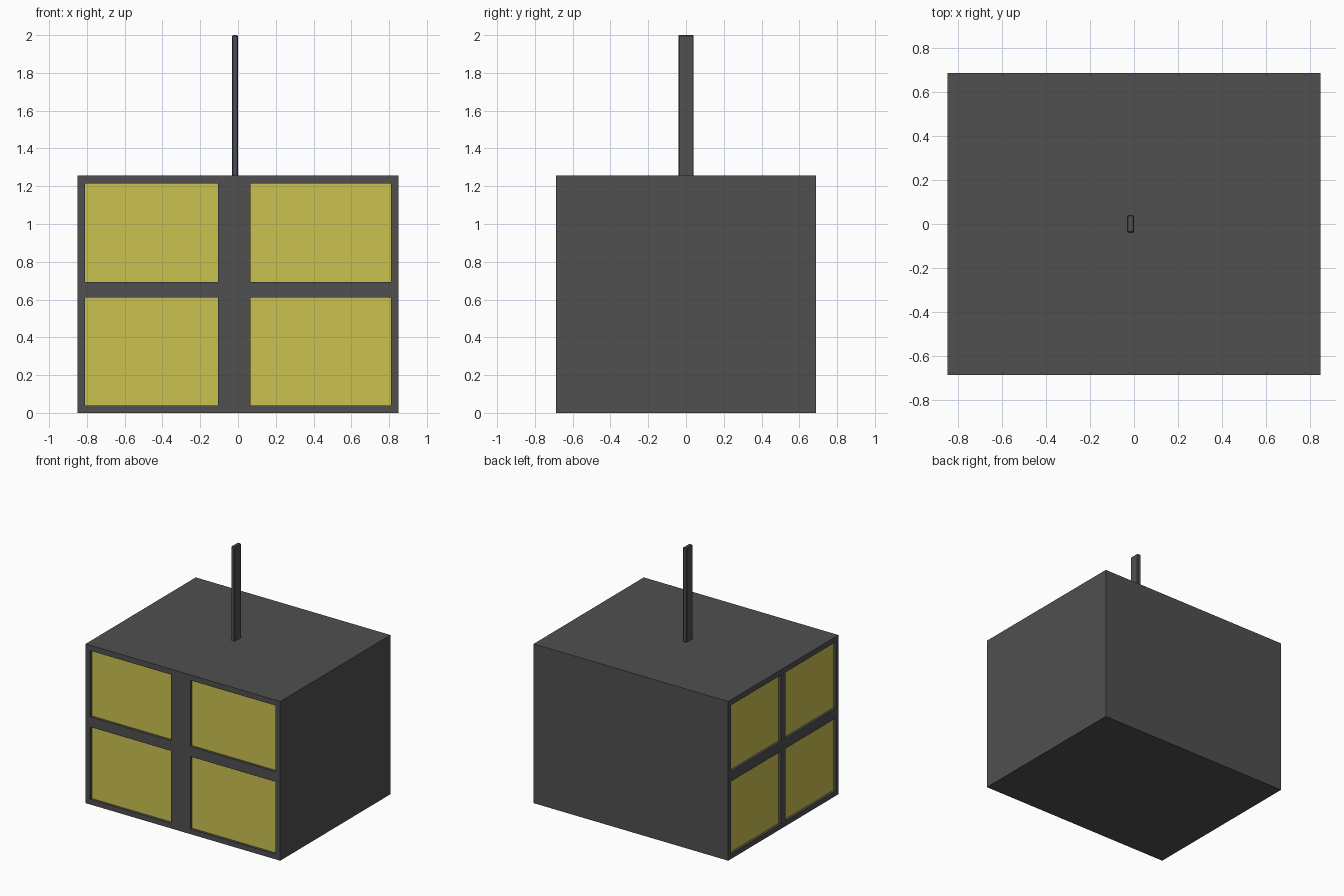
import bpy, bmesh
from mathutils import Matrix, Vector

if "Cube" in bpy.data.objects:
    bpy.data.objects.remove(bpy.data.objects["Cube"])

HX, HY, H = 0.85, 0.687, 1.257      # half width, half depth, body height
RECESS, PANE = 0.03, 0.01           # opening depth, pane thickness
ROWS = [(0.04, 0.612), (0.692, 1.214)]
FRONT_COLS = [(-0.81, -0.105), (0.065, 0.81)]
SIDE_COLS = [(-0.655, -0.03), (0.03, 0.655)]


def material(name, colour):
    m = bpy.data.materials.new(name)
    m.diffuse_color = (*colour, 1)
    m.use_nodes = True
    m.node_tree.nodes["Principled BSDF"].inputs["Base Color"].default_value = m.diffuse_color
    return m


def boxes(name, spans, mat=None):
    """One mesh object made of axis-aligned boxes given as (low, high) corners."""
    bm = bmesh.new()
    for lo, hi in spans:
        lo, hi = Vector(lo), Vector(hi)
        bmesh.ops.create_cube(bm, size=1, matrix=Matrix.Translation((lo + hi) / 2)
                              @ Matrix.Diagonal((*(hi - lo), 1)))
    mesh = bpy.data.meshes.new(name)
    bm.to_mesh(mesh)
    bm.free()
    if mat:
        mesh.materials.append(mat)
    obj = bpy.data.objects.new(name, mesh)
    bpy.context.collection.objects.link(obj)
    return obj


def front_spans(near, far):
    return [((a, -HY + near, lo), (b, -HY + far, hi))
            for a, b in FRONT_COLS for lo, hi in ROWS]


def side_spans(near, far):
    return [((-HX + near, a, lo), (-HX + far, b, hi))
            for a, b in SIDE_COLS for lo, hi in ROWS]


dark = material("dark_metal", (0.08, 0.08, 0.08))
yellow = material("yellow_glass", (0.6, 0.54, 0.08))

# Lamp body with window openings on the front and left
body = boxes("lamp_body", [((-HX, -HY, 0), (HX, HY, H))], dark)
cutter = boxes("window_cutter", front_spans(-0.05, RECESS) + side_spans(-0.05, RECESS), dark)
cutter.hide_render = True
cutter.hide_set(True)
cut = body.modifiers.new("window_openings", 'BOOLEAN')
cut.operation = 'DIFFERENCE'
cut.solver = 'EXACT'
cut.object = cutter

# Glowing panes sitting in the recesses
boxes("front_panes", front_spans(RECESS - PANE, RECESS), yellow)
boxes("left_panes", side_spans(RECESS - PANE, RECESS), yellow)

# Hanging rod with slightly chamfered edges
rod = boxes("hanging_rod", [((-0.032, -0.04, H - 0.02), (0, 0.041, 2.0))], dark)
bevel = rod.modifiers.new("chamfer", 'BEVEL')
bevel.width = 0.005
bevel.segments = 1
